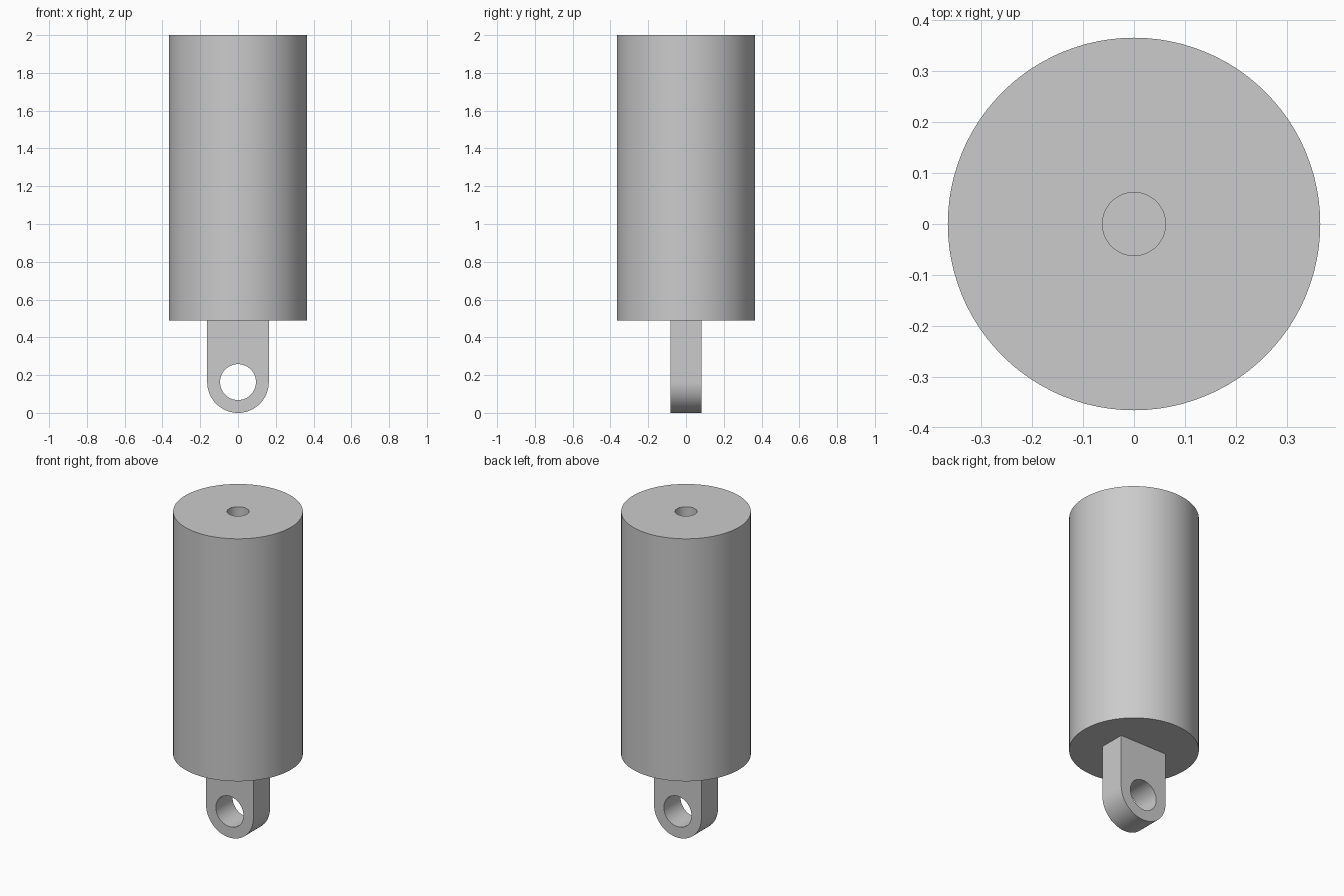
import bpy, bmesh
from math import pi, sin, cos, radians
from mathutils import Vector

cube = bpy.data.objects.get("Cube")
if cube:
    bpy.data.objects.remove(cube, do_unlink=True)

BODY_R, BODY_BOTTOM, TOP = 0.366, 0.49, 2.0
BORE_R, BORE_DEPTH = 0.062, 0.4
LUG_R, LUG_HALF, EYE_R = 0.163, 0.082, 0.095

grey = bpy.data.materials.new("light grey metal")
grey.use_nodes = True
colour = (0.6, 0.6, 0.6, 1)
grey.diffuse_color = colour
grey.node_tree.nodes["Principled BSDF"].inputs["Base Color"].default_value = colour


def finish(bm, name):
    bmesh.ops.recalc_face_normals(bm, faces=bm.faces)
    mesh = bpy.data.meshes.new(name)
    bm.to_mesh(mesh)
    bm.free()
    mesh.materials.append(grey)
    obj = bpy.data.objects.new(name, mesh)
    bpy.context.collection.objects.link(obj)
    bpy.ops.object.select_all(action='DESELECT')
    obj.select_set(True)
    bpy.context.view_layer.objects.active = obj
    bpy.ops.object.shade_smooth_by_angle(angle=radians(30))
    return obj


def edge_chain(bm, points, closed=False):
    verts = [bm.verts.new(p) for p in points]
    ends = verts[1:] + verts[:1] if closed else verts[1:]
    return [bm.edges.new(pair) for pair in zip(verts, ends)]


def arc(radius, start, end, count):
    steps = [start + (end - start) * i / count for i in range(count + 1)]
    return [Vector((radius * cos(a), -LUG_HALF, LUG_R + radius * sin(a))) for a in steps]


# Cylindrical body with a blind bore in the top
bm = bmesh.new()
profile = [(0, BODY_BOTTOM), (BODY_R, BODY_BOTTOM), (BODY_R, TOP),
           (BORE_R, TOP), (BORE_R, TOP - BORE_DEPTH), (0, TOP - BORE_DEPTH)]
edge_chain(bm, [(r, 0, z) for r, z in profile])
bmesh.ops.spin(bm, geom=bm.verts[:] + bm.edges[:], cent=(0, 0, 0),
               axis=(0, 0, 1), angle=2 * pi, steps=96)
bmesh.ops.remove_doubles(bm, verts=bm.verts, dist=0.0001)
finish(bm, "cylinder_body")

# Round-ended lug with a through eye
bm = bmesh.new()
outline = arc(LUG_R, -pi, 0, 48)
outline += [Vector((x, -LUG_HALF, BODY_BOTTOM)) for x in (LUG_R, -LUG_R)]
edges = edge_chain(bm, outline, closed=True)
edges += edge_chain(bm, arc(EYE_R, 0, 2 * pi, 64)[:-1], closed=True)
bmesh.ops.triangle_fill(bm, edges=edges, use_beauty=True, normal=(0, -1, 0))
extruded = bmesh.ops.extrude_face_region(bm, geom=bm.faces[:], use_keep_orig=True)
moved = [g for g in extruded["geom"] if isinstance(g, bmesh.types.BMVert)]
bmesh.ops.translate(bm, verts=moved, vec=(0, 2 * LUG_HALF, 0))
finish(bm, "mounting_lug")
